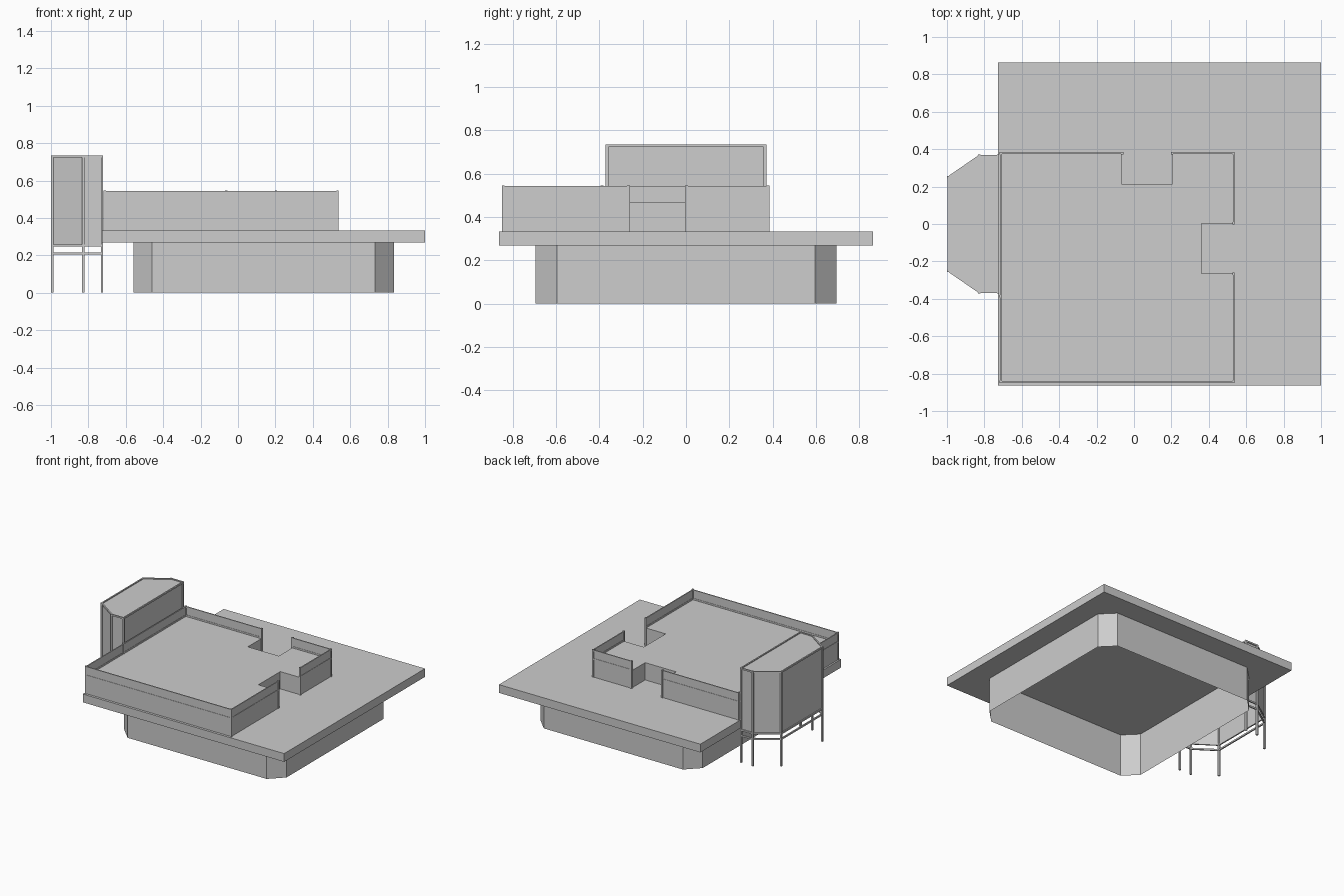
import bpy, bmesh, math
from mathutils import Vector

if "Cube" in bpy.data.objects:
    bpy.data.objects.remove(bpy.data.objects["Cube"])

grey = bpy.data.materials.new("plain grey")
grey.diffuse_color = (0.61, 0.61, 0.61, 1)
grey.use_nodes = True
grey.node_tree.nodes["Principled BSDF"].inputs["Base Color"].default_value = grey.diffuse_color


def finish(bm, name):
    bmesh.ops.recalc_face_normals(bm, faces=bm.faces)
    mesh = bpy.data.meshes.new(name)
    bm.to_mesh(mesh)
    bm.free()
    mesh.materials.append(grey)
    obj = bpy.data.objects.new(name, mesh)
    bpy.context.collection.objects.link(obj)
    return obj


def prism(name, pts, z0, z1, bottom=True, top=True):
    """Upright prism over a flat outline, optionally open at either end."""
    bm = bmesh.new()
    low = [bm.verts.new((x, y, z0)) for x, y in pts]
    high = [bm.verts.new((x, y, z1)) for x, y in pts]
    n = len(pts)
    for i in range(n):
        j = (i + 1) % n
        bm.faces.new((low[i], low[j], high[j], high[i]))
    if bottom:
        bm.faces.new(low[::-1])
    if top:
        bm.faces.new(high)
    return finish(bm, name)


def rect(x0, x1, y0, y1):
    return [(x0, y0), (x1, y0), (x1, y1), (x0, y1)]


def beam(name, a, b, z0, z1, width):
    """Straight bar or panel standing on the line from a to b."""
    a, b = Vector(a), Vector(b)
    d = (b - a).normalized()
    s = Vector((-d.y, d.x)) * width / 2
    return prism(name, [a - s, b - s, b + s, a + s], z0, z1)


def post(name, p, z0, z1, width):
    h = width / 2
    return prism(name, rect(p[0] - h, p[0] + h, p[1] - h, p[1] + h), z0, z1)


# Base wall: open shell with cut corners, reaching up through the slab
x0, x1, y1, c = -0.56, 0.833, 0.695, 0.1
octagon = [(x0 + c, -y1), (x1 - c, -y1), (x1, -y1 + c), (x1, y1 - c),
           (x1 - c, y1), (x0 + c, y1), (x0, y1 - c), (x0, -y1 + c)]
SLAB0, SLAB1 = 0.268, 0.332
prism("base_wall", octagon, 0, SLAB1, bottom=False, top=False)

# Wide slab, with an underside that is open inside the base wall
outline = rect(-0.727, 1.0, -0.863, 0.863)
prism("slab", outline, SLAB0, SLAB1, bottom=False)
bm = bmesh.new()
outer = [bm.verts.new((x, y, SLAB0)) for x, y in outline]
inner = [bm.verts.new((x, y, SLAB0)) for x, y in octagon]
for i in range(4):
    a, b = 2 * i, 2 * i + 1           # straight side of the octagon
    bm.faces.new((outer[i], outer[(i + 1) % 4], inner[b], inner[a]))
    bm.faces.new((outer[(i + 1) % 4], inner[(b + 1) % 8], inner[b]))
under = finish(bm, "slab_underside")
under.data.flip_normals() if under.data.polygons[0].normal.z > 0 else None

# Raised deck with two stair notches
L, R, F, B = -0.713, 0.532, -0.843, 0.378
prism("deck", [(L, F), (R, F), (R, -0.265), (0.36, -0.265), (0.36, 0.003),
               (R, 0.003), (R, B), (0.203, B), (0.203, 0.21),
               (-0.063, 0.21), (-0.063, B), (L, B)], SLAB1, 0.466, bottom=False)

# Parapet panels with top and middle rails, broken at the notches
runs = [((L, F), (R, F)), ((R, F), (R, -0.265)), ((R, 0.003), (R, B)),
        ((R, B), (0.203, B)), ((-0.063, B), (L, B)), ((L, B), (L, F))]
for a, b in runs:
    beam("parapet_panel", a, b, SLAB1, 0.535, 0.003)
    beam("parapet_top_rail", a, b, 0.533, 0.543, 0.008)
    beam("parapet_middle_rail", a, b, 0.466, 0.478, 0.008)

posts = {p for run in runs for p in run} | {(L, -0.387)}
for p in sorted(posts):
    post("parapet_post", p, SLAB1, 0.546, 0.013)

# Side booth: box with slanted outer corners, open underneath
booth = [(-0.727, -0.364), (-0.828, -0.364), (-0.993, -0.25),
         (-0.993, 0.25), (-0.828, 0.364), (-0.727, 0.364)]
body = [(-0.86 + (x + 0.86) * 0.98, y * 0.992) for x, y in booth]
prism("booth_body", body, 0.255, 0.728, bottom=False)

# Booth frame and stilts
for i, p in enumerate(booth):
    q = booth[(i + 1) % len(booth)]
    post("booth_stilt", p, 0, 0.735, 0.013)
    beam("booth_top_frame", p, q, 0.723, 0.735, 0.01)
    beam("booth_bottom_frame", p, q, 0.247, 0.259, 0.01)
    if i < len(booth) - 1:
        beam("booth_stilt_brace", p, q, 0.204, 0.216, 0.01)
